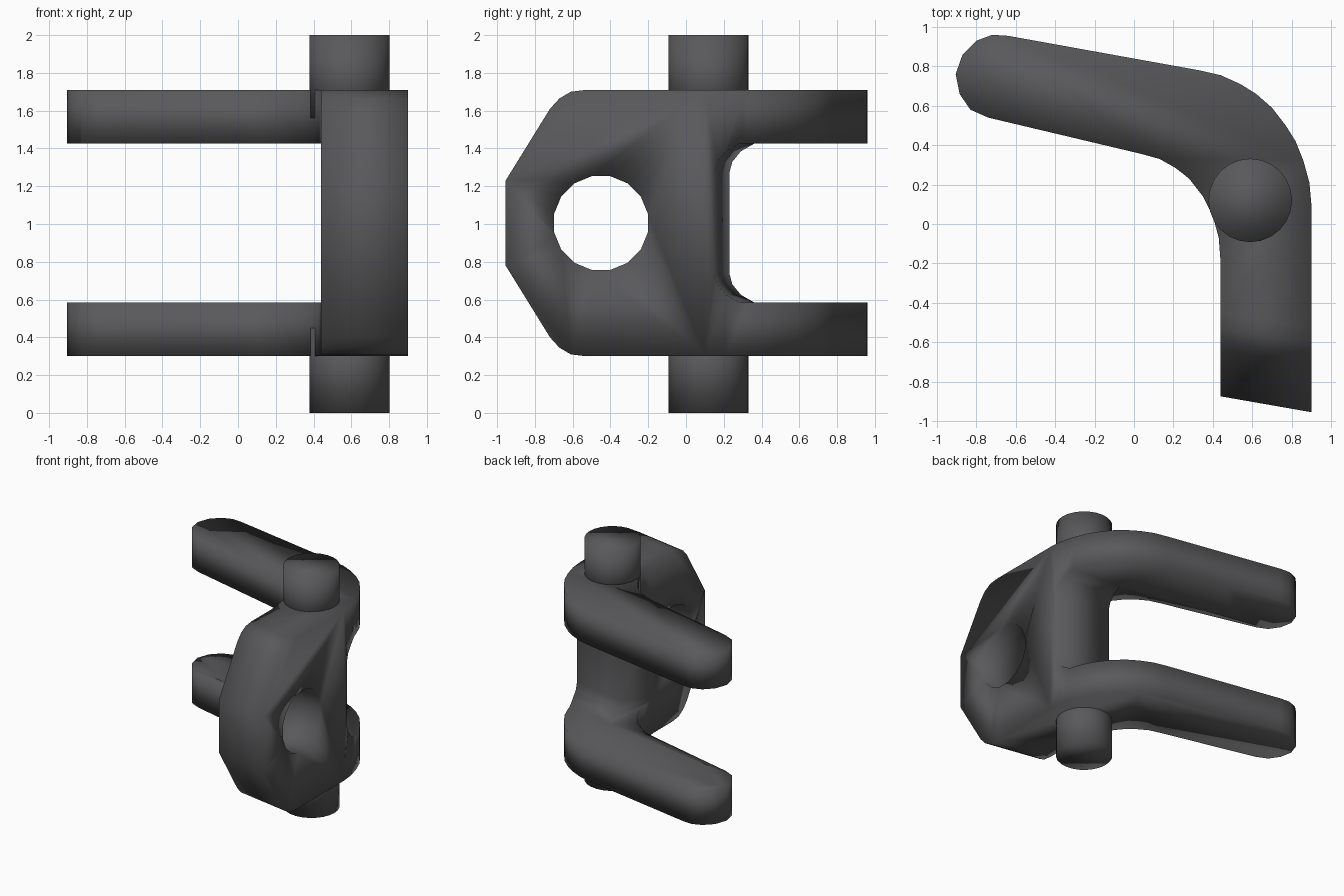
import bpy, bmesh, math

if "Cube" in bpy.data.objects:
    bpy.data.objects.remove(bpy.data.objects["Cube"])

SKEW = 0.175          # the side profile runs parallel to the arms
MID = 1.005           # mirror height of the bracket

dark = bpy.data.materials.new("dark_grey")
dark.diffuse_color = (0.10, 0.10, 0.105, 1)
dark.use_nodes = True
dark.node_tree.nodes["Principled BSDF"].inputs["Base Color"].default_value = dark.diffuse_color


def prism(name, ring_a, ring_b):
    """Closed solid between two matching outlines."""
    bm = bmesh.new()
    a = [bm.verts.new(p) for p in ring_a]
    b = [bm.verts.new(p) for p in ring_b]
    n = len(a)
    bm.faces.new(a)
    bm.faces.new(b[::-1])
    for i in range(n):
        j = (i + 1) % n
        bm.faces.new((a[j], a[i], b[i], b[j]))
    bmesh.ops.recalc_face_normals(bm, faces=bm.faces)
    me = bpy.data.meshes.new(name)
    bm.to_mesh(me)
    bm.free()
    me.materials.append(dark)
    ob = bpy.data.objects.new(name, me)
    bpy.context.collection.objects.link(ob)
    return ob


def side_prism(name, outline, x0, x1, skew):
    rings = [[(x, y - skew * (x - 0.9), z) for y, z in outline] for x in (x0, x1)]
    return prism(name, *rings)


def cut(ob, other, operation):
    mod = ob.modifiers.new(operation, 'BOOLEAN')
    mod.operation = operation
    mod.solver = 'EXACT'
    mod.object = other
    bpy.context.view_layer.objects.active = ob
    bpy.ops.object.modifier_apply(modifier=mod.name)
    bpy.data.objects.remove(other)


def circle(cx, cy, r, n, turn=0.0):
    return [(cx + r * math.cos(2 * math.pi * (i + turn) / n),
             cy + r * math.sin(2 * math.pi * (i + turn) / n)) for i in range(n)]


# Bracket: bent band seen from above
band = [(0.44, -1.2), (0.90, -1.2), (0.90, 0.10), (0.89, 0.21), (0.86, 0.32),
        (0.82, 0.42), (0.77, 0.50), (0.70, 0.59), (0.62, 0.66), (0.54, 0.71),
        (0.44, 0.755), (0.33, 0.78),
        (-0.64, 0.955), (-0.72, 0.96), (-0.80, 0.93), (-0.87, 0.86),
        (-0.905, 0.76), (-0.885, 0.66), (-0.83, 0.58), (-0.74, 0.54),
        (0.04, 0.355), (0.13, 0.33), (0.21, 0.285), (0.28, 0.23), (0.35, 0.14),
        (0.40, 0.04), (0.43, -0.07), (0.44, -0.2)]
bracket = prism("bracket", [(x, y, 0.30) for x, y in band],
                [(x, y, 1.71) for x, y in band])

# Side profile: chamfered lug on the left, open fork on the right
half = [(-0.955, 0.225), (-0.72, 0.605), (-0.67, 0.66), (-0.61, 0.695),
        (-0.53, 0.75), (2.0, 0.75), (2.0, 0.42), (0.28, 0.42), (0.21, 0.38),
        (0.165, 0.325), (0.15, 0.27)]
side = [(y, MID + h) for y, h in half] + [(y, MID - h) for y, h in half[::-1]]
side = [(y, 1.71 if z > 1.71 else 0.30 if z < 0.30 else z) for y, z in side]
side = [(y, z + 0.1 if z == 1.71 and y > 1 else z) for y, z in side]
side = [(y, z - 0.1 if z == 0.30 and y > 1 else z) for y, z in side]
cut(bracket, side_prism("profile_cutter", side, -1.5, 1.5, SKEW), 'INTERSECT')

# Clear the inside of the bend between the arms, and bore the lug hole
gap = [(-0.5, 0.585), (1.5, 0.585), (1.5, 1.425), (-0.5, 1.425)]
cut(bracket, side_prism("gap_cutter", gap, -1.5, 0.44, 0), 'DIFFERENCE')
cut(bracket, side_prism("hole_cutter", circle(-0.45, MID, 0.253, 16, 0.5), 0.2, 1.2, 0),
    'DIFFERENCE')

# Hinge pin stubs above and below
pin = circle(0.59, 0.12, 0.212, 24)
for name, z0, z1 in (("lower_pin", 0.0, 0.45), ("upper_pin", 1.56, 2.0)):
    prism(name, [(x, y, z0) for x, y in pin], [(x, y, z1) for x, y in pin])

# Soft shading over every edge, as on the cast part
for ob in bpy.context.collection.objects:
    bm = bmesh.new()
    bm.from_mesh(ob.data)
    bmesh.ops.remove_doubles(bm, verts=bm.verts, dist=0.002)
    bm.to_mesh(ob.data)
    bm.free()
    ob.data.shade_smooth()
